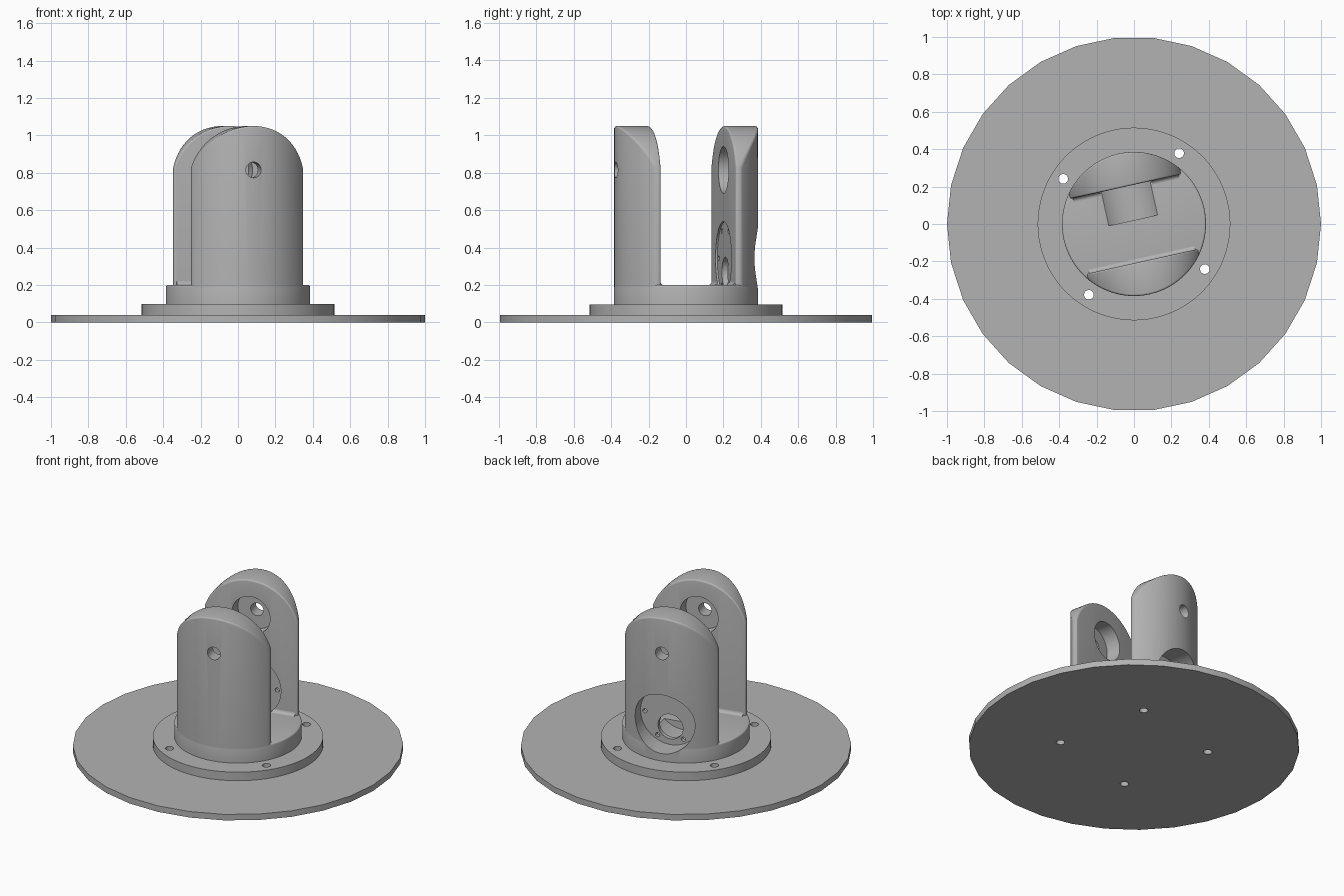
import bpy, bmesh, math
from mathutils import Matrix, Vector

if "Cube" in bpy.data.objects:
    bpy.data.objects.remove(bpy.data.objects["Cube"], do_unlink=True)

TURN = math.radians(12.5)      # the fork is turned on its base
BODY_R, INNER, HALF_W = 0.385, 0.205, 0.305
ARCH_R, ARCH_Z = 0.32, 0.73
MOTOR_R, MOTOR_Z = 0.196, 0.343
PIVOT_Z = 0.815

grey = bpy.data.materials.new("plain grey")
grey.use_nodes = True
grey.diffuse_color = (0.45, 0.45, 0.45, 1)
grey.node_tree.nodes["Principled BSDF"].inputs["Base Color"].default_value = (0.45, 0.45, 0.45, 1)


def make_object(name, bm):
    bmesh.ops.recalc_face_normals(bm, faces=bm.faces)
    me = bpy.data.meshes.new(name)
    bm.to_mesh(me)
    bm.free()
    me.materials.append(grey)
    ob = bpy.data.objects.new(name, me)
    bpy.context.collection.objects.link(ob)
    return ob


def cylinder(name, r, start, end, axis="Z", at=(0, 0), segs=64, spin=0.0, round_top=0.0):
    """Cylinder from start to end along Z (at = x, y) or Y (at = x, z)."""
    bm = bmesh.new()
    mid = (start + end) / 2
    if axis == "Z":
        m = Matrix.Translation((at[0], at[1], mid)) @ Matrix.Rotation(spin, 4, "Z")
    else:
        m = Matrix.Translation((at[0], mid, at[1])) @ Matrix.Rotation(math.pi / 2, 4, "X")
    bmesh.ops.create_cone(bm, cap_ends=True, segments=segs, radius1=r, radius2=r,
                          depth=end - start, matrix=m)
    if round_top:
        rim = [e for e in bm.edges if all(v.co.z > end - 1e-4 for v in e.verts)]
        bmesh.ops.bevel(bm, geom=rim, offset=round_top, segments=3, profile=0.5, affect="EDGES")
    return make_object(name, bm)


def cut(targets, cutters):
    for ob in targets:
        bpy.context.view_layer.objects.active = ob
        for c in cutters:
            mod = ob.modifiers.new("cut", "BOOLEAN")
            mod.operation, mod.solver, mod.object = "DIFFERENCE", "EXACT", c
            bpy.ops.object.modifier_apply(modifier=mod.name)
    for c in cutters:
        bpy.data.objects.remove(c, do_unlink=True)


def make_arm(name):
    """Arched upright: flat inside, round outside, softened edges."""
    bm = bmesh.new()
    steps, bottom = 28, 0.19
    limit = math.asin(HALF_W / ARCH_R)
    rows = []
    for i in range(steps + 1):
        x = ARCH_R * math.sin(limit * (2 * i / steps - 1))
        top = ARCH_Z + math.sqrt(ARCH_R ** 2 - x * x)
        outer = math.sqrt(BODY_R ** 2 - x * x)
        rows.append([bm.verts.new(p) for p in ((x, INNER, bottom), (x, INNER, top),
                                               (x, outer, top), (x, outer, bottom))])
    for a, b in zip(rows, rows[1:]):
        for k in range(4):
            n = (k + 1) % 4
            bm.faces.new((a[k], a[n], b[n], b[k]))
    bm.faces.new(rows[0])
    bm.faces.new(rows[-1][::-1])
    bmesh.ops.recalc_face_normals(bm, faces=bm.faces)
    edges = [e for e in bm.edges if e.calc_face_angle(0) > 0.55
             and any(v.co.z > bottom + 0.01 for v in e.verts)]
    bmesh.ops.bevel(bm, geom=edges, offset=0.014, segments=4, profile=0.5,
                    affect="EDGES", clamp_overlap=True)
    return make_object(name, bm)


def pivot_cutters():
    return [cylinder("bearing_cutter", 0.125, INNER - 0.1, 0.30, "Y", (0, PIVOT_Z)),
            cylinder("pivot_cutter", 0.042, 0.25, 0.5, "Y", (0, PIVOT_Z), 32)]


# Ground disc, flange and round body
ground_disc = cylinder("ground_disc", 1.0, 0, 0.04, segs=30, spin=math.pi / 2 - TURN)
flange = cylinder("flange", 0.515, 0.04, 0.097, segs=96)
body = cylinder("body", BODY_R, 0.097, 0.2, segs=96, round_top=0.01)

# Bolt holes through flange and disc
bolts = []
for k in range(4):
    a = math.pi / 4 + k * math.pi / 2
    bolts.append(cylinder("bolt_cutter", 0.026, -0.1, 0.15, segs=24,
                          at=(0.449 * math.cos(a), 0.449 * math.sin(a))))
cut([ground_disc, flange], bolts)

# Two arms with bearing seats and pivot holes
back_arm = make_arm("back_arm")
front_arm = make_arm("front_arm")
cut([back_arm, front_arm], pivot_cutters())
front_arm.data.transform(Matrix.Rotation(math.pi, 4, "Z"))

# Motor seat in the back arm: pockets either side of a thin wall
motor = [cylinder("motor_cutter", MOTOR_R, 0.02, 0.215, "Y", (0, MOTOR_Z)),
         cylinder("outer_pocket_cutter", MOTOR_R, 0.245, 0.6, "Y", (0, MOTOR_Z)),
         cylinder("shaft_cutter", 0.082, 0.18, 0.3, "Y", (0, MOTOR_Z - 0.076), 40)]
for k in range(6):
    a = k * math.pi / 3
    motor.append(cylinder("screw_cutter", 0.014, 0.18, 0.3, "Y",
                          (0.168 * math.cos(a), MOTOR_Z + 0.168 * math.sin(a)), 16))
cut([back_arm, body], motor)

# Small fillets where the arms meet the floor
fillets = []
for name, side in (("back_fillet", 1), ("front_fillet", -1)):
    spans = ((-0.29, -0.14), (0.14, 0.29)) if side > 0 else ((-0.29, 0.29),)
    bm = bmesh.new()
    r = 0.02
    profile = [(INNER + 0.002, 0.199)]
    for k in range(6):
        a = k / 5 * math.pi / 2
        profile.append((INNER - r + r * math.sin(a), 0.2 + r - r * math.cos(a)))
    for x0, x1 in spans:
        ring = [bm.verts.new((x0, side * y, z)) for y, z in profile]
        face = bm.faces.new(ring)
        ext = bmesh.ops.extrude_face_region(bm, geom=[face], use_keep_orig=True)
        moved = [g for g in ext["geom"] if isinstance(g, bmesh.types.BMVert)]
        bmesh.ops.translate(bm, verts=moved, vec=Vector((x1 - x0, 0, 0)))
    fillets.append(make_object(name, bm))
cut(fillets[:1], [cylinder("seat_cutter", MOTOR_R, 0.02, 0.215, "Y", (0, MOTOR_Z))])

# Turn everything and smooth the round faces
for ob in [ground_disc, flange, body, back_arm, front_arm] + fillets:
    ob.data.transform(Matrix.Rotation(TURN, 4, "Z"))
    bpy.ops.object.select_all(action="DESELECT")
    ob.select_set(True)
    bpy.context.view_layer.objects.active = ob
    bpy.ops.object.shade_smooth_by_angle(angle=math.radians(32))
